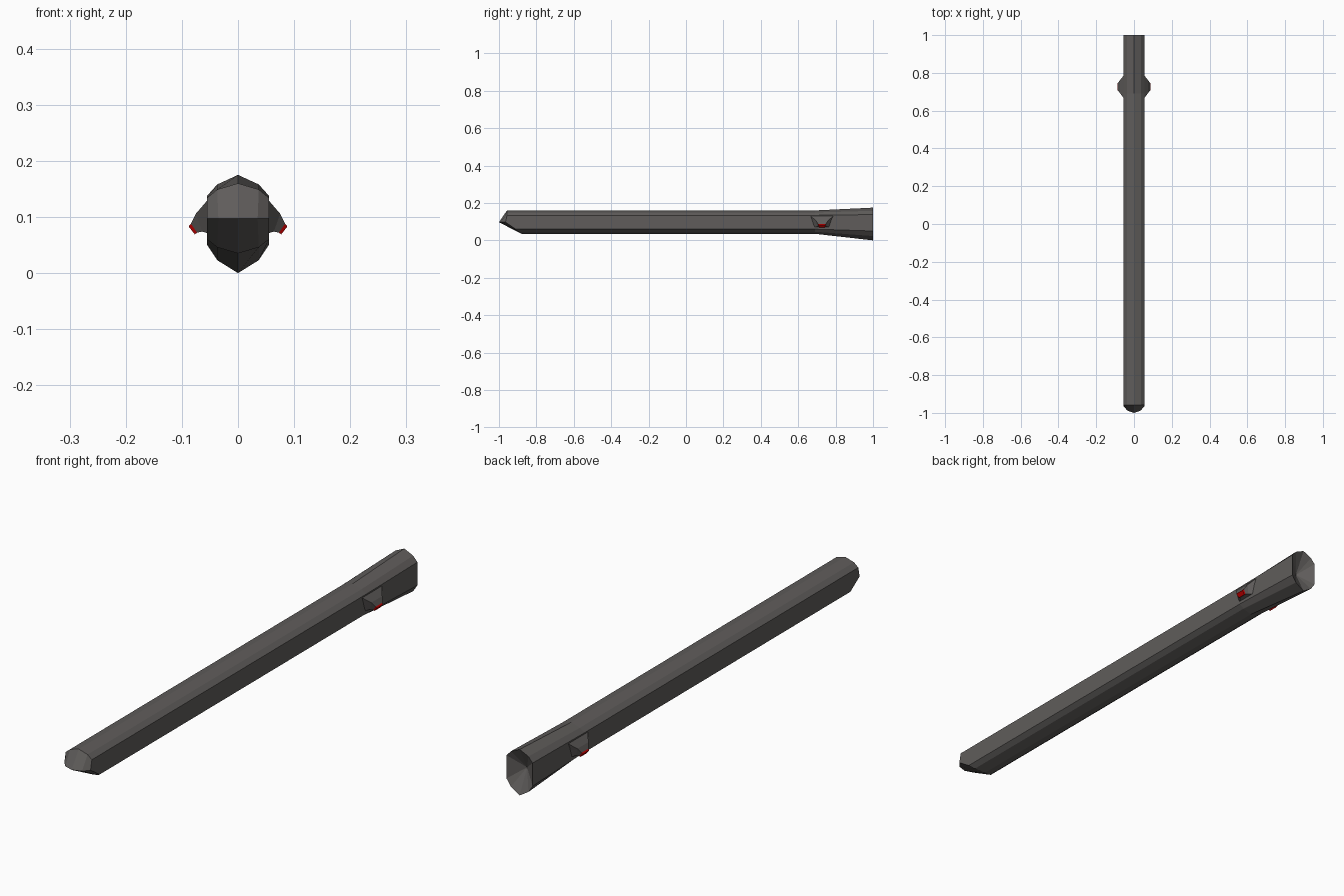
import bpy, bmesh
from mathutils import Vector

if "Cube" in bpy.data.objects:
    bpy.data.objects.remove(bpy.data.objects["Cube"])


def material(name, rgb):
    m = bpy.data.materials.new(name)
    m.diffuse_color = (*rgb, 1)
    m.use_nodes = True
    m.node_tree.nodes["Principled BSDF"].inputs["Base Color"].default_value = m.diffuse_color
    return m


GREY = material("dark grey hull", (0.115, 0.108, 0.104))
RED = material("red glow", (0.55, 0.0, 0.0))


def finish(bm, name, mats):
    bmesh.ops.recalc_face_normals(bm, faces=bm.faces[:])
    me = bpy.data.meshes.new(name)
    bm.to_mesh(me)
    bm.free()
    for m in mats:
        me.materials.append(m)
    ob = bpy.data.objects.new(name, me)
    bpy.context.collection.objects.link(ob)
    return ob


def bridge(bm, a, b, mat=0):
    n = len(a)
    for i in range(n):
        f = bm.faces.new((a[i], a[(i + 1) % n], b[(i + 1) % n], b[i]))
        f.material_index = mat


def full_ring(half):
    """Mirror a top-to-bottom half outline (x, y, z) into a closed ring."""
    return half + [(-x, y, z) for x, y, z in reversed(half[1:-1])]


# hull: twelve-sided tube with chisel nose and flared, hollow tail
XS = [0, 0.037, 0.055, 0.055, 0.055, 0.037, 0]
MAIN_Z = [0.16, 0.149, 0.134, 0.097, 0.06, 0.046, 0.035]
TAIL_Z = [0.175, 0.158, 0.138, 0.097, 0.05, 0.023, 0.0]
NOSE_Y = [-0.957, -0.957, -0.957, -0.965, -0.91, -0.893, -0.88]

bm = bmesh.new()


def ring(ys, zs):
    return [bm.verts.new(p) for p in full_ring(list(zip(XS, ys, zs)))]


nose = ring(NOSE_Y, MAIN_Z)
neck = ring([0.69] * 7, MAIN_Z)
tail = ring([1.0] * 7, TAIL_Z)
bridge(bm, nose, neck)
bridge(bm, neck, tail)

# chisel edge across the nose, joined to the upper and lower rims
mid = [bm.verts.new(p) for p in ((0.035, -0.988, 0.097), (0, -1, 0.097), (-0.035, -0.988, 0.097))]
edge = [nose[3]] + mid + [nose[9]]
upper = [nose[i] for i in (2, 1, 0, 11, 10)]
lower = [nose[i] for i in (4, 5, 6, 7, 8)]
for row in (upper, lower):
    for i in range(4):
        bm.faces.new((edge[i], edge[i + 1], row[i + 1], row[i]))

# shallow recess in the tail
tip = bm.verts.new((0, 0.955, 0.09))
for i in range(12):
    bm.faces.new((tail[i], tail[(i + 1) % 12], tip))
finish(bm, "hull", [GREY])

# side pods: tapering drooped arms with red ends
# each section: outer x, z, half length, inner x, z, half length
POD = [
    (0.050, 0.135, 0.066, 0.050, 0.070, 0.045),
    (0.075, 0.106, 0.033, 0.064, 0.074, 0.024),
    (0.084, 0.088, 0.021, 0.073, 0.072, 0.018),
    (0.088, 0.083, 0.018, 0.077, 0.069, 0.016),
]
POD_Y = 0.727
for side, label in ((1, "right_pod"), (-1, "left_pod")):
    bm = bmesh.new()
    rings = []
    for xo, zo, ho, xi, zi, hi in POD:
        pts = ((xo, -ho, zo), (xo, ho, zo), (xi, hi, zi), (xi, -hi, zi))
        rings.append([bm.verts.new(Vector((side * x, POD_Y + y, z))) for x, y, z in pts])
    for k in range(3):
        bridge(bm, rings[k], rings[k + 1], 1 if k == 2 else 0)
    bm.faces.new(rings[0])
    bm.faces.new(rings[-1]).material_index = 1
    finish(bm, label, [GREY, RED])
